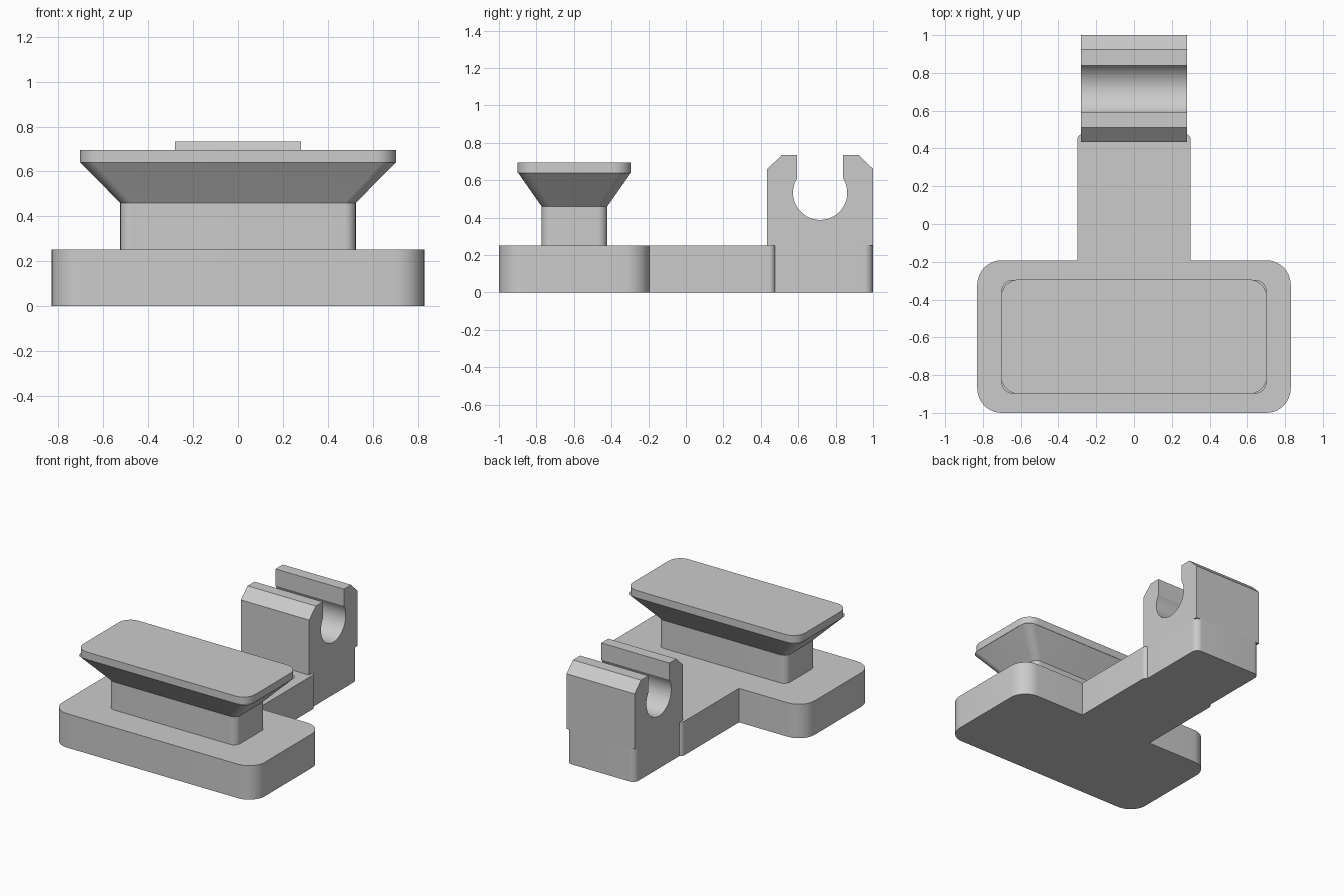
import bpy, bmesh, math
from mathutils import Vector

cube = bpy.data.objects.get("Cube")
if cube:
    bpy.data.objects.remove(cube, do_unlink=True)

GREY = (0.6, 0.6, 0.6, 1)
grey = bpy.data.materials.new("plain grey")
grey.use_nodes = True
grey.diffuse_color = GREY
grey.node_tree.nodes["Principled BSDF"].inputs["Base Color"].default_value = GREY


def rounded(corners, steps=10):
    """Closed outline from (x, y, radius) corners."""
    points = []
    for i, (x, y, r) in enumerate(corners):
        p = Vector((x, y))
        if r == 0:
            points.append(p)
            continue
        before = (Vector(corners[i - 1][:2]) - p).normalized()
        after = (Vector(corners[(i + 1) % len(corners)][:2]) - p).normalized()
        centre = p + (before + after) * r
        for k in range(steps + 1):
            t = math.pi / 2 * k / steps
            points.append(centre - r * (after * math.cos(t) + before * math.sin(t)))
    return points


def rectangle(half_x, half_y, r, y=0):
    return rounded([(-half_x, y - half_y, r), (half_x, y - half_y, r),
                    (half_x, y + half_y, r), (-half_x, y + half_y, r)])


def loft(name, rings):
    """Solid through rings of 3D points with equal counts."""
    bm = bmesh.new()
    loops = [[bm.verts.new(p) for p in ring] for ring in rings]
    bm.faces.new(loops[0])
    bm.faces.new(loops[-1])
    for low, high in zip(loops, loops[1:]):
        for i in range(len(low)):
            bm.faces.new((low[i - 1], low[i], high[i], high[i - 1]))
    bmesh.ops.recalc_face_normals(bm, faces=bm.faces)
    mesh = bpy.data.meshes.new(name)
    bm.to_mesh(mesh)
    bm.free()
    mesh.materials.append(grey)
    obj = bpy.data.objects.new(name, mesh)
    bpy.context.collection.objects.link(obj)
    bpy.ops.object.select_all(action="DESELECT")
    obj.select_set(True)
    bpy.context.view_layer.objects.active = obj
    bpy.ops.object.shade_smooth_by_angle(angle=math.radians(25))
    return obj


def at_height(outline, z):
    return [(p.x, p.y, z) for p in outline]


# T-shaped base slab with the narrower foot of the clip at its back end
BASE_TOP = 0.252
half = [(0.83, -1, 0.13), (0.83, -0.192, 0.13), (0.3, -0.192, 0),
        (0.3, 0.468, 0.02), (0.28, 0.475, 0), (0.28, 1, 0.045)]
outline = rounded(half + [(-x, y, r) for x, y, r in reversed(half)])
loft("base", [at_height(outline, 0), at_height(outline, BASE_TOP)])

# Neck flaring outwards to carry the top plate
PLATE_Y = -0.597
neck = rectangle(0.525, 0.175, 0.05, PLATE_Y)
flare = rectangle(0.702, 0.301, 0.06, PLATE_Y)
loft("flared_neck", [at_height(neck, BASE_TOP), at_height(neck, 0.46),
                     at_height(flare, 0.64)])

# Top plate
plate = rectangle(0.704, 0.303, 0.095, PLATE_Y)
loft("top_plate", [at_height(plate, 0.64), at_height(plate, 0.695)])

# Clip: chamfered block with a round socket open at the top
MID_Y, SOCKET_Z, RADIUS = 0.717, 0.533, 0.145
SLOT, TOP = 0.123, 0.734
opening = math.acos(SLOT / RADIUS)
sweep = math.pi + 2 * opening
profile = [(0.434, BASE_TOP), (1, BASE_TOP), (1, 0.66), (0.925, TOP),
           (MID_Y + SLOT, TOP)]
for k in range(41):
    a = opening - sweep * k / 40
    profile.append((MID_Y + RADIUS * math.cos(a), SOCKET_Z + RADIUS * math.sin(a)))
profile += [(MID_Y - SLOT, TOP), (0.512, TOP), (0.434, 0.66)]
loft("clip", [[(x, y, z) for y, z in profile] for x in (-0.28, 0.28)])
